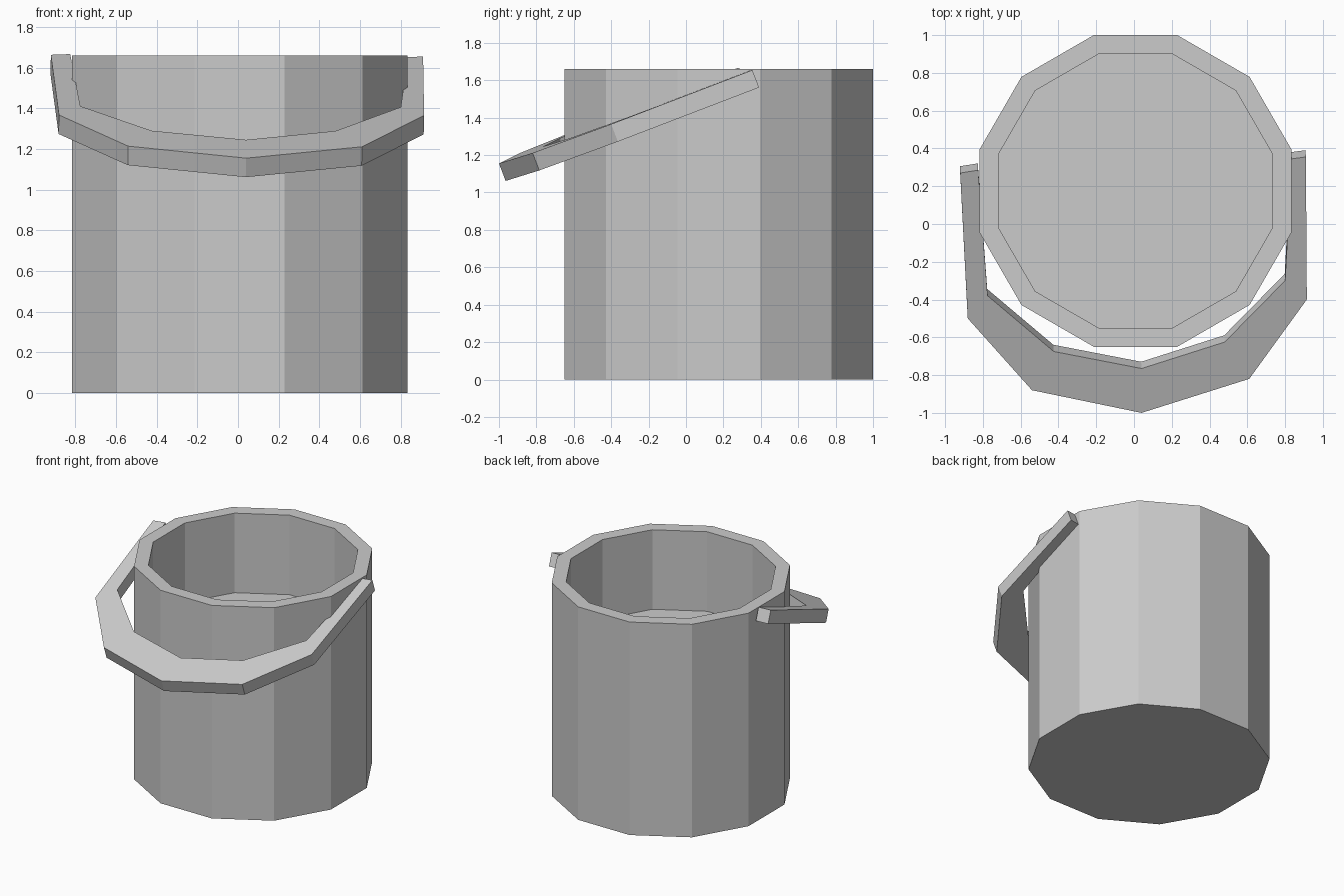
import bpy, bmesh, math
from mathutils import Vector

if "Cube" in bpy.data.objects:
    bpy.data.objects.remove(bpy.data.objects["Cube"])

CX, CY = 0.008, 0.175
HEIGHT, FLOOR_Z = 1.66, 1.04


def finish(bm, name):
    bmesh.ops.recalc_face_normals(bm, faces=bm.faces)
    mesh = bpy.data.meshes.new(name)
    bm.to_mesh(mesh)
    bm.free()
    obj = bpy.data.objects.new(name, mesh)
    bpy.context.collection.objects.link(obj)
    return obj


def ring(bm, radius, z, sides=12):
    step = 2 * math.pi / sides
    return [bm.verts.new((CX + radius * math.cos((i + 0.5) * step),
                          CY + radius * math.sin((i + 0.5) * step), z))
            for i in range(sides)]


def bridge(bm, a, b):
    n = len(a)
    for i in range(n):
        j = (i + 1) % n
        bm.faces.new((a[i], a[j], b[j], b[i]))


# Twelve-sided bucket: outer wall, flat rim, inner wall, raised inner floor
bm = bmesh.new()
rings = [ring(bm, r, z) for r, z in
         ((0.854, 0), (0.854, HEIGHT), (0.751, HEIGHT), (0.751, FLOOR_Z))]
bm.faces.new(rings[0])
for a, b in zip(rings, rings[1:]):
    bridge(bm, a, b)
bm.faces.new(rings[-1])
finish(bm, "bucket")

# Handle: flat angular band lying on a tilted plane, seven outer/inner pairs
outer = [(-0.92, 0.27), (-0.88, -0.50), (-0.54, -0.88), (0.04, -1.0),
         (0.61, -0.82), (0.915, -0.40), (0.91, 0.355)]
inner = [(-0.825, 0.285), (-0.775, -0.38), (-0.425, -0.675), (0.04, -0.765),
         (0.48, -0.625), (0.80, -0.30), (0.835, 0.345)]
SLOPE_X, SLOPE_Y = -0.0225, 0.383
drop = Vector((-SLOPE_X, -SLOPE_Y, 1)).normalized() * -0.1


def on_plane(x, y):
    return Vector((x, y, 1.155 + SLOPE_Y * (y + 1) + SLOPE_X * (x - 0.05)))


bm = bmesh.new()
sections = []
for o, i in zip(outer, inner):
    po, pi = on_plane(*o), on_plane(*i)
    sections.append([bm.verts.new(p) for p in (po, pi, pi + drop, po + drop)])
for a, b in zip(sections, sections[1:]):
    bridge(bm, a, b)
bm.faces.new(sections[0])
bm.faces.new(sections[-1])
finish(bm, "handle")
